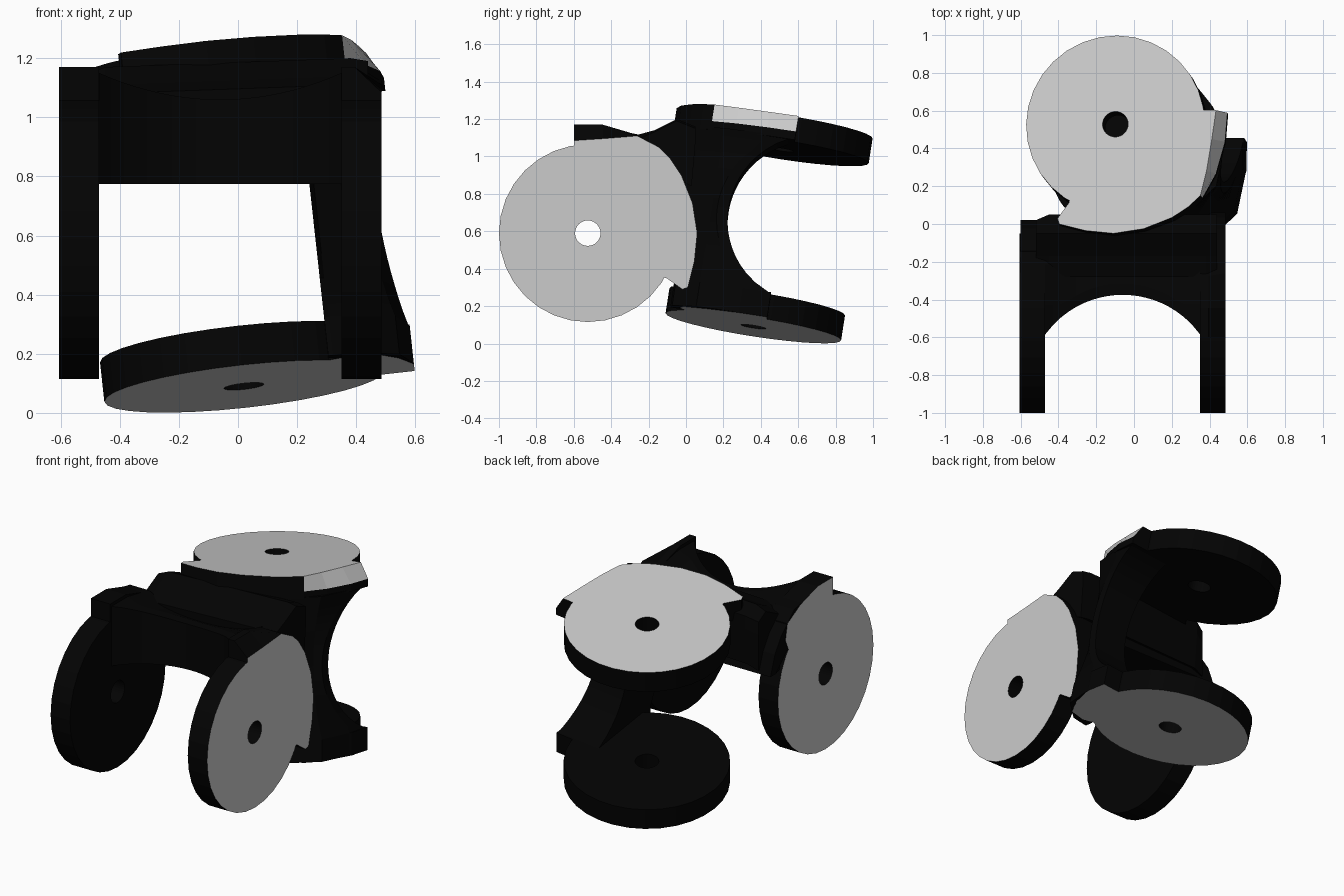
import bpy, bmesh, math
from mathutils import Matrix, Vector

if "Cube" in bpy.data.objects:
    bpy.data.objects.remove(bpy.data.objects["Cube"])

R, HOLE, T, N = 0.475, 0.068, 0.135, 32


def material(name, c):
    m = bpy.data.materials.new(name)
    m.diffuse_color = (c, c, c, 1)
    m.use_nodes = True
    m.node_tree.nodes["Principled BSDF"].inputs["Base Color"].default_value = m.diffuse_color
    return m


DARK = material("dark_rubber", 0.001)
LIGHT = material("light_face", 0.6)


def finish(name, bm, mat=None):
    bmesh.ops.recalc_face_normals(bm, faces=bm.faces)
    me = bpy.data.meshes.new(name)
    bm.to_mesh(me)
    bm.free()
    me.materials.append(DARK)
    me.materials.append(LIGHT)
    ob = bpy.data.objects.new(name, me)
    bpy.context.collection.objects.link(ob)
    if mat:
        ob.matrix_world = mat
    return ob


def disc(name, mat, inner, outer):
    # Round pad with a through hole; only the outer face is light
    bm = bmesh.new()
    rings = []
    for r, w in ((HOLE, inner), (R, inner), (R, outer), (HOLE, outer)):
        rings.append([bm.verts.new((r * math.cos(2 * math.pi * i / N),
                                    r * math.sin(2 * math.pi * i / N), w)) for i in range(N)])
    for k in range(4):
        a, b = rings[k], rings[(k + 1) % 4]
        for i in range(N):
            j = (i + 1) % N
            f = bm.faces.new((a[i], a[j], b[j], b[i]))
            f.material_index = 1 if k == 2 else 0
    finish(name, bm, mat)


def loft(name, mat, sections, light_end=False, light_sides=()):
    # Closed solid through matching cross-sections; light_sides colour the last segment
    bm = bmesh.new()
    rows = [[bm.verts.new(p) for p in s] for s in sections]
    n = len(rows[0])
    for k, (a, b) in enumerate(zip(rows, rows[1:])):
        for i in range(n):
            j = (i + 1) % n
            f = bm.faces.new((a[i], a[j], b[j], b[i]))
            f.material_index = 1 if i in light_sides and k == len(rows) - 2 else 0
    bm.faces.new(rows[0])
    bm.faces.new(rows[-1]).material_index = int(light_end)
    finish(name, bm, mat)


# Ear outline behind the flange: full heel reaching the body, or a small corner
HEEL = [(0.46, -0.38), (0.40, -0.44), (0.31, -0.50), (0.16, -0.56), (0, -0.585),
        (-0.15, -0.57), (-0.29, -0.535), (-0.30, -0.505), (-0.24, -0.42),
        (-0.2, -0.2), (0.2, -0.1), (0.42, 0.075)]
CORNER = [(0.46, -0.38), (0.36, -0.40), (0.25, -0.35), (0.2, -0.1), (0.42, 0.075)]


def ear(name, mat, inner, outer, flange, tail, bevel=None, lit=()):
    def at(points, w):
        return [(u, v, w) for u, v in points + tail]
    secs = [at(flange, inner)]
    if bevel:
        secs.append(at(flange, outer - 0.09))
    secs.append(at(bevel or flange, outer))
    loft(name, mat, secs, True, lit)


def web(name, mat, h, u_in, u_ends, u_mid, deep, heel):
    # Scooped bridge between the two ears; heel limits the back at the first ear
    half = h - T
    r = (half ** 2 + (0.06 - deep) ** 2) / (2 * (0.06 - deep))
    secs = []
    steps = 20
    for i in range(steps + 1):
        w = half * (2 * i / steps - 1)
        t = (w / half) ** 2
        u = u_mid + (u_ends[0 if w < 0 else 1] - u_mid) * t
        va = deep + r - math.sqrt(r * r - w * w)
        back = heel + (-0.545 - heel) * min(1, (w + half) / 0.2)
        secs.append([(x, max(y, back), w) for x, y in (
            (u_in, va), (u, va), (u, min(-0.1, va - 0.06)),
            (u - 0.04, -0.31), (0.40, -0.44), (0.31, -0.50), (u_in, -0.545))])
    # Carry the bridge through the first ear
    end = [(a, min(b, -0.1), -h + 0.003) for a, b, _ in secs[0]]
    end[0], end[1] = (u_in, heel + 0.05, end[0][2]), (end[1][0], -0.08, end[1][2])
    loft(name, mat, [end] + secs)


def frame(u, v, w, origin):
    m = Matrix((u, v, w)).transposed().to_4x4()
    m.translation = origin
    return m


# Local axes: u toward the bridge, v toward the tips, w across the fork
front = frame(Vector((0, 0, 1)), Vector((0, -1, 0)), Vector((1, 0, 0)), Vector((-0.06, -0.525, 0.59)))
w = Vector((-0.108, 0.153, 0.982)).normalized()
v = (Vector((0, 1, 0)) - w * w.y).normalized()
rear = frame(v.cross(w), v, w, Vector((-0.04, 0.445, 0.635)))

full = [(0.58, 0.075), (0.58, -0.08), (0.53, -0.25)]
low = [(0.495, 0.075), (0.505, -0.08), (0.52, -0.265)]
round_in = [(0.585, 0.075), (0.575, -0.08), (0.53, -0.25)]
round_out = [(0.535, 0.075), (0.515, -0.08), (0.49, -0.25)]

# Four pads: one fork to the front, one tilted fork to the rear
for tag, mat, lo, hi in (("front", front, 0.545, 0.545), ("rear", rear, 0.555, 0.544)):
    disc(f"{tag}_first_disc", mat, -(lo - T), -lo)
    disc(f"{tag}_second_disc", mat, hi - T, hi)

ear("front_left_ear", front, -0.41, -0.545, full, CORNER)
ear("front_right_ear", front, 0.41, 0.545, full, HEEL, low)
ear("rear_lower_ear", rear, -0.42, -0.555, full, CORNER)
ear("rear_upper_ear", rear, 0.409, 0.544, round_in, HEEL, round_out, (0, 1, 2))
web("front_bridge", front, 0.545, 0.185, (0.56, 0.56), 0.47, -0.15, -0.545)
web("rear_bridge", rear, 0.555, 0.295, (0.575, 0.57), 0.515, -0.22, -0.45)

# Fillet block joining the front bridge to the upper rear ear
prof = [(-0.28, 1.0), (-0.28, 1.11), (-0.17, 1.14), (-0.05, 1.2), (0.05, 1.16), (0.05, 1.08), (0.03, 0.85)]
secs = []
for x, pull, drop in ((-0.52, 0.05, 0.06), (-0.45, 0.0, 0.03), (0.38, 0.0, 0.0), (0.44, 0.04, 0.01)):
    secs.append([(x, max(y, -0.28 + pull), z - drop) for y, z in prof])
secs[0] = [(x, min(y, 0.02), z) for x, y, z in secs[0]]
loft("joint_fillet", None, secs)
